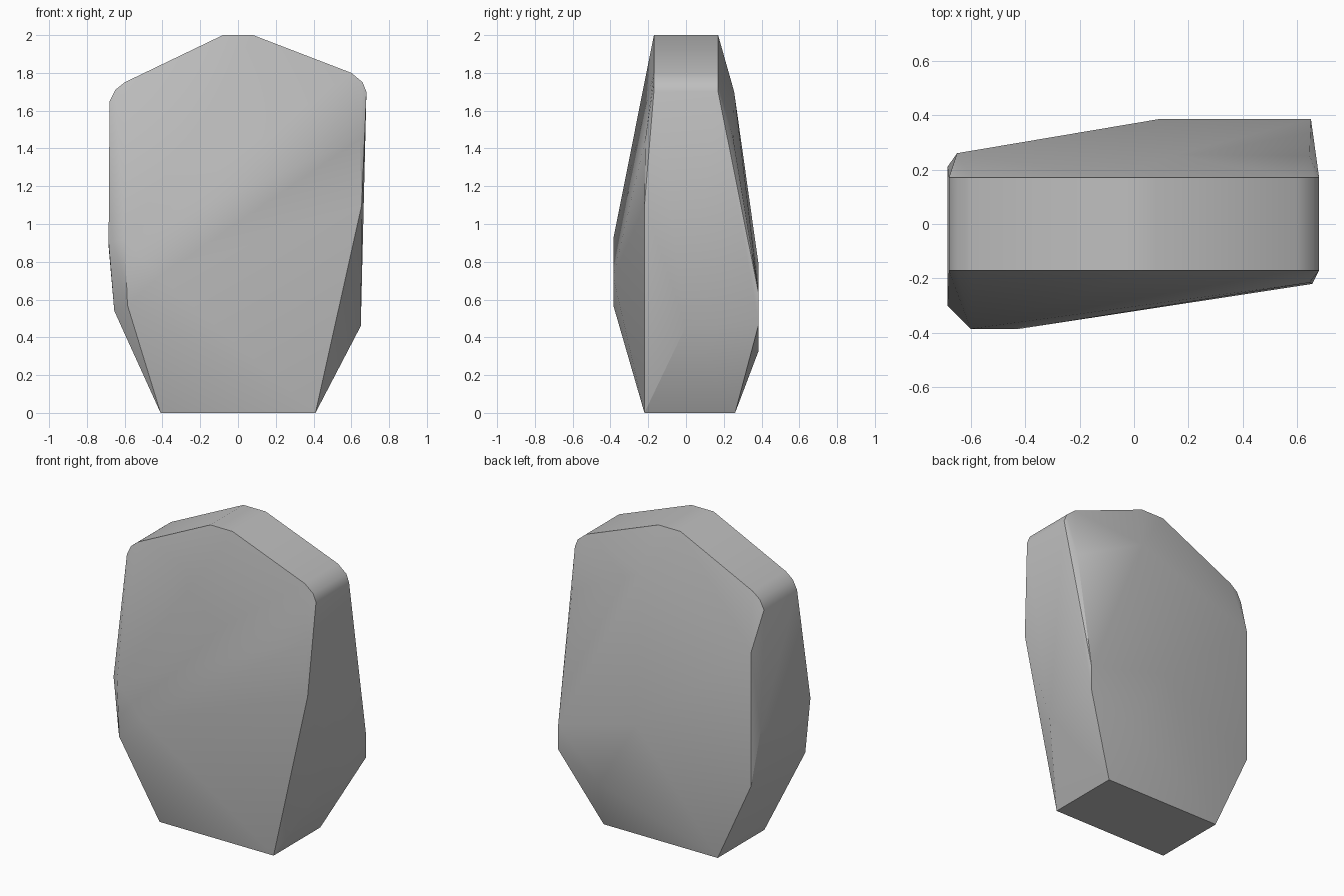
import bpy
import bmesh
import math

if "Cube" in bpy.data.objects:
    bpy.data.objects.remove(bpy.data.objects["Cube"], do_unlink=True)


def make_material(name, colour):
    material = bpy.data.materials.new(name)
    material.use_nodes = True
    material.diffuse_color = colour
    shader = material.node_tree.nodes["Principled BSDF"]
    shader.inputs["Base Color"].default_value = colour
    shader.inputs["Roughness"].default_value = 0.9
    return material


def make_hull(name, points, material):
    """Wrap a tight convex skin around the given corner points."""
    bm = bmesh.new()
    corners = [bm.verts.new(p) for p in points]
    bmesh.ops.convex_hull(bm, input=corners)
    loose = [v for v in bm.verts if not v.link_faces]
    bmesh.ops.delete(bm, geom=loose, context="VERTS")
    bmesh.ops.dissolve_limit(bm, angle_limit=math.radians(0.5),
                             verts=bm.verts[:], edges=bm.edges[:])
    bmesh.ops.recalc_face_normals(bm, faces=bm.faces[:])
    mesh = bpy.data.meshes.new(name)
    bm.to_mesh(mesh)
    bm.free()
    mesh.materials.append(material)
    obj = bpy.data.objects.new(name, mesh)
    bpy.context.collection.objects.link(obj)
    return obj


# crown: a rounded-shoulder outline (x, z) repeated on both sides of the slab
crown_outline = [(-0.68, 1.65), (-0.65, 1.71), (-0.6, 1.75), (-0.08, 2),
                 (0.08, 2), (0.6, 1.8), (0.66, 1.75), (0.68, 1.7)]
crown = [(x, y, z) for x, z in crown_outline for y in (-0.17, 0.17)]

# foot: flat rectangle on the ground
foot = [(x, y, 0) for x in (-0.41, 0.41) for y in (-0.22, 0.26)]

# front bulge, low on one side
front_bulge = [(-0.6, -0.385, 0.92), (-0.585, -0.385, 0.57),
               (-0.42, -0.385, 0.72)]

# back bulge, low on the other side
back_bulge = [(0.65, 0.385, 0.47), (0.65, 0.385, 0.63),
              (0.09, 0.385, 0.78), (0.35, 0.385, 0.33),
              (0.15, 0.255, 1.7)]

# corners of the two narrow sides
right_side = [(-0.685, -0.3, 0.9), (-0.655, -0.29, 0.54),
              (-0.685, 0.21, 0.88), (-0.65, 0.26, 1.4),
              (-0.65, 0.26, 0.53)]
left_side = [(0.645, -0.215, 1.45), (0.655, -0.22, 1.1),
             (0.65, 0, 0.46), (0.645, 0.25, 1.45)]

stone = make_material("stone grey", (0.52, 0.52, 0.52, 1))
boulder = make_hull(
    "boulder",
    crown + foot + front_bulge + back_bulge + right_side + left_side,
    stone)

# soft facets with crisp main creases
bpy.ops.object.select_all(action="DESELECT")
boulder.select_set(True)
bpy.context.view_layer.objects.active = boulder
bpy.ops.object.shade_smooth_by_angle(angle=math.radians(32))
